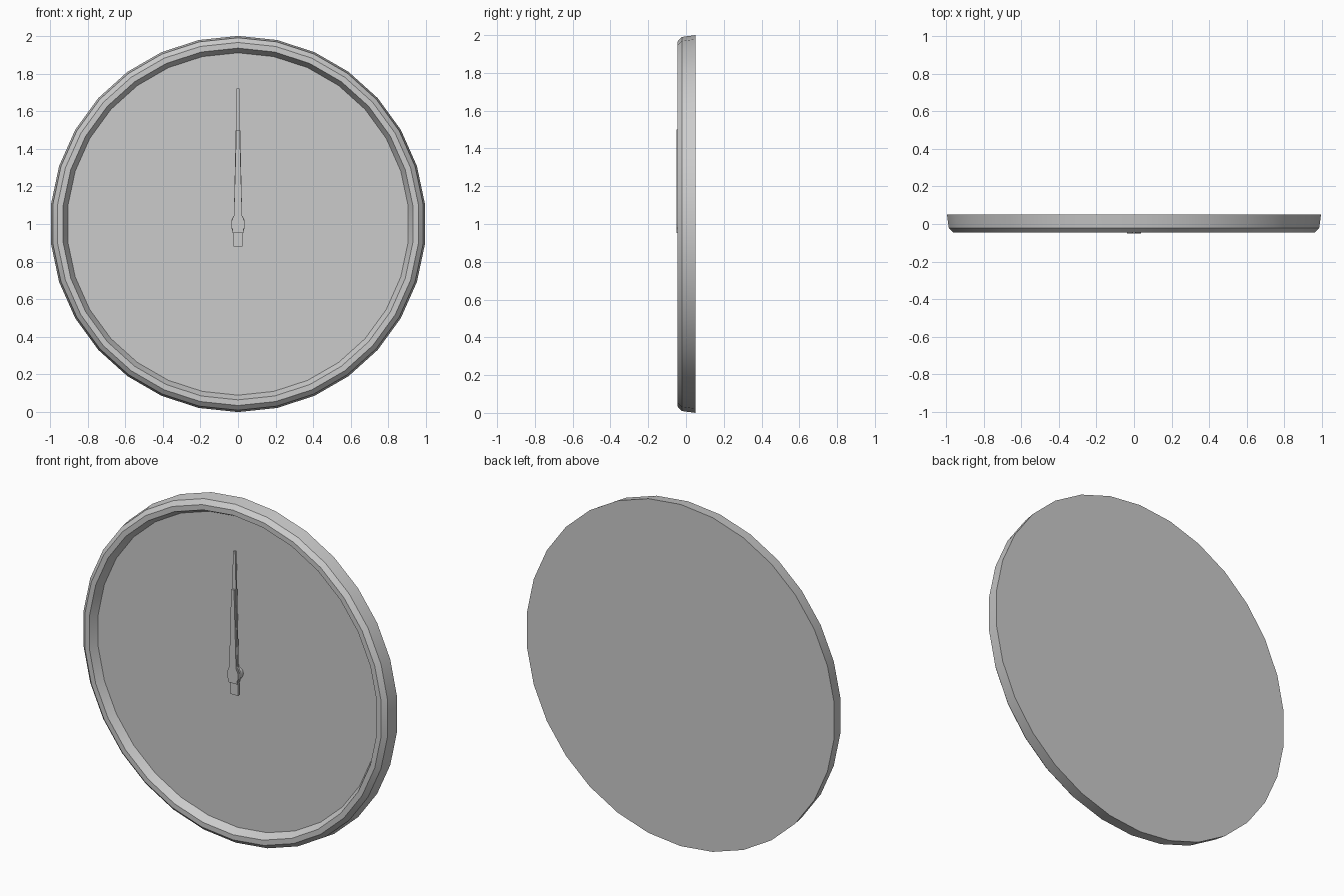
import bpy, bmesh, math

if "Cube" in bpy.data.objects:
    bpy.data.objects.remove(bpy.data.objects["Cube"])

grey = bpy.data.materials.new("plain_grey")
grey.diffuse_color = (0.6, 0.6, 0.6, 1)
grey.use_nodes = True
grey.node_tree.nodes["Principled BSDF"].inputs["Base Color"].default_value = grey.diffuse_color


def finish(name, bm):
    """Turn a bmesh into a named, coloured object with sharp creases."""
    bmesh.ops.recalc_face_normals(bm, faces=bm.faces)
    mesh = bpy.data.meshes.new(name)
    bm.to_mesh(mesh)
    bm.free()
    mesh.materials.append(grey)
    ob = bpy.data.objects.new(name, mesh)
    bpy.context.collection.objects.link(ob)
    bpy.ops.object.select_all(action='DESELECT')
    ob.select_set(True)
    bpy.context.view_layer.objects.active = ob
    bpy.ops.object.shade_smooth_by_angle(angle=math.radians(25))
    return ob


def lathe(name, profile, sides):
    """Closed turned solid around the y axis at z = 1; profile is (radius, y)."""
    bm = bmesh.new()
    rings = []
    for r, y in profile:
        angles = [2 * math.pi * i / sides for i in range(sides)]
        rings.append([bm.verts.new((r * math.sin(a), y, 1 + r * math.cos(a))) for a in angles])
    for a, b in zip(rings, rings[1:]):
        for i in range(sides):
            j = (i + 1) % sides
            bm.faces.new((a[i], a[j], b[j], b[i]))
    bm.faces.new(rings[0])
    bm.faces.new(rings[-1])
    return finish(name, bm)


def hand(name, outline, front, back):
    """Flat mirrored hand; outline is (half width, z) from bottom to tip."""
    bm = bmesh.new()
    points = outline + [(-x, z) for x, z in reversed(outline)]
    face = bm.faces.new([bm.verts.new((x, front, z)) for x, z in points])
    new = bmesh.ops.extrude_face_region(bm, geom=[face])["geom"]
    verts = [v for v in new if isinstance(v, bmesh.types.BMVert)]
    bmesh.ops.translate(bm, verts=verts, vec=(0, back - front, 0))
    return finish(name, bm)


# Case with bevelled rim, recessed dial and flat back
lathe("clock_case", [(1.0, 0.05), (0.99, -0.022), (0.965, -0.046),
                     (0.935, -0.046), (0.91, 0.0)], 30)

# Hub pin joining the dial and the hands
lathe("hub_pin", [(0.035, 0.0), (0.035, -0.036)], 16)

# Long hand, lying behind the short one
hand("minute_hand", [(0.025, 0.88), (0.025, 0.95), (0.035, 0.98), (0.035, 1.02),
                     (0.022, 1.045), (0.007, 1.72)], -0.036, -0.024)

# Short hand, closest to the front
hand("hour_hand", [(0.028, 0.953), (0.028, 0.97), (0.036, 0.985), (0.036, 1.012),
                   (0.022, 1.045), (0.009, 1.5)], -0.05, -0.038)
